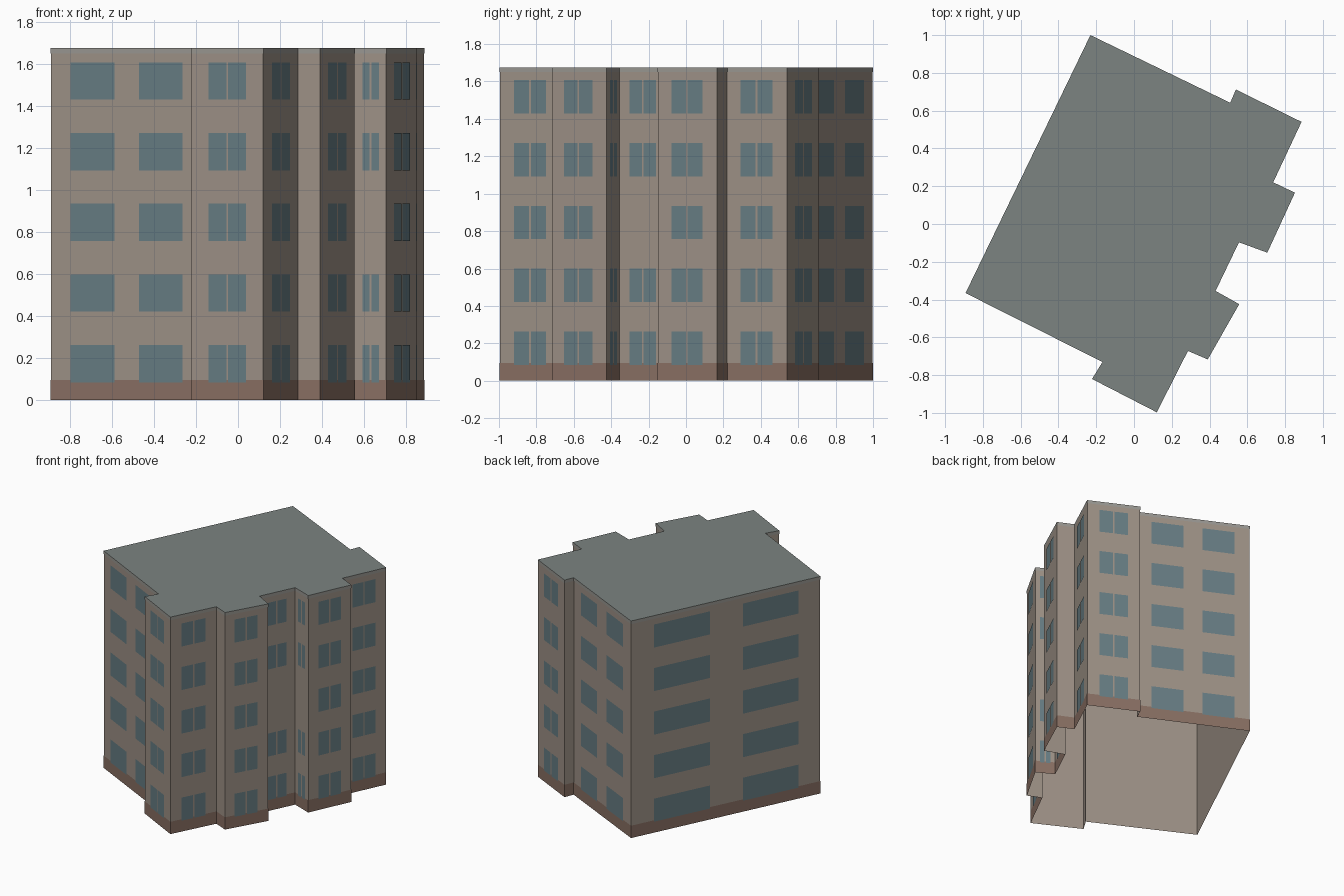
import bpy
import bmesh
from mathutils import Vector

if "Cube" in bpy.data.objects:
    bpy.data.objects.remove(bpy.data.objects["Cube"])

HEIGHT = 1.675
FLOORS, STOREY = 5, 0.336
SILL, WIN_H, MULLION = 0.085, 0.178, 0.01

# Footprint corners, counter-clockwise from the left corner
PLAN = [Vector(p) for p in [
    (-0.89, -0.365), (-0.165, -0.73), (-0.22, -0.82), (0.12, -0.995),
    (0.285, -0.67), (0.39, -0.715), (0.555, -0.425), (0.43, -0.355),
    (0.555, -0.095), (0.705, -0.15), (0.85, 0.165), (0.735, 0.22),
    (0.885, 0.54), (0.54, 0.71), (0.51, 0.64), (-0.23, 0.998)]]
N = len(PLAN)


def material(name, rgb):
    m = bpy.data.materials.new(name)
    m.diffuse_color = (*rgb, 1)
    m.use_nodes = True
    m.node_tree.nodes["Principled BSDF"].inputs["Base Color"].default_value = m.diffuse_color
    return m


WALL = material("plaster", (0.34, 0.285, 0.24))
BRICK = material("plinth_brown", (0.25, 0.16, 0.125))
GLASS = material("glass_blue", (0.135, 0.205, 0.228))
ROOF = material("roof_grey", (0.20, 0.23, 0.22))
TRIM = material("trim_grey", (0.32, 0.31, 0.285))


def make_object(name, bm, mat):
    mesh = bpy.data.meshes.new(name)
    bm.to_mesh(mesh)
    bm.free()
    mesh.materials.append(mat)
    ob = bpy.data.objects.new(name, mesh)
    bpy.context.collection.objects.link(ob)
    return ob


def normal(i):
    d = (PLAN[(i + 1) % N] - PLAN[i]).normalized()
    return Vector((d.y, -d.x))


def outline(offset):
    # Footprint pushed outward with mitred corners
    pts = []
    for i in range(N):
        a, b = normal(i - 1), normal(i)
        pts.append(PLAN[i] + (a + b) * offset / (1 + a.dot(b)))
    return pts


def ring(name, z0, z1, offset, mat):
    bm = bmesh.new()
    pts = outline(offset)
    low = [bm.verts.new((*p, z0)) for p in pts]
    high = [bm.verts.new((*p, z1)) for p in pts]
    for i in range(N):
        j = (i + 1) % N
        bm.faces.new((low[i], low[j], high[j], high[i]))
    return make_object(name, bm, mat)


# Walls, open underneath, with plinth and roof-edge bands
ring("walls", 0, HEIGHT, 0, WALL)
ring("plinth", 0, 0.095, 0.0015, BRICK)
ring("roof_edge_band", 1.65, HEIGHT, 0.0015, TRIM)

# Flat roof
bm = bmesh.new()
bm.faces.new([bm.verts.new((*p, HEIGHT)) for p in outline(0.0015)])
make_object("roof", bm, ROOF)

# Windows: wall index -> (spans along the wall, split by mullion, floors)
ALL, RECESS = range(FLOORS), (0, 1, 3, 4)
WINDOWS = {
    0: ([(0.13, 0.42), (0.58, 0.865)], False, ALL),
    2: ([(0.235, 0.765)], True, ALL),
    3: ([(0.24, 0.76)], True, ALL),
    5: ([(0.22, 0.75)], True, ALL),
    7: ([(0.21, 0.75)], True, RECESS),
    6: ([(0.22, 0.75)], True, RECESS),
    8: ([(0.26, 0.77)], True, RECESS),
    9: ([(0.23, 0.76)], True, ALL),
    11: ([(0.23, 0.76)], True, ALL),
    12: ([(0.23, 0.77)], True, ALL),
    14: ([(0.13, 0.415), (0.58, 0.865)], False, ALL),
    15: ([(0.12, 0.415), (0.59, 0.885)], False, ALL),
}
bm = bmesh.new()
for i, (spans, split, floors) in WINDOWS.items():
    a, b = PLAN[i], PLAN[(i + 1) % N]
    gap = MULLION / 2 / (b - a).length
    panes = []
    for s, e in spans:
        mid = (s + e) / 2
        panes += [(s, mid - gap), (mid + gap, e)] if split else [(s, e)]
    for f in floors:
        z = SILL + f * STOREY
        for s, e in panes:
            p = a.lerp(b, s) + normal(i) * 0.003
            q = a.lerp(b, e) + normal(i) * 0.003
            bm.faces.new([bm.verts.new(v) for v in (
                (*p, z), (*q, z), (*q, z + WIN_H), (*p, z + WIN_H))])
make_object("windows", bm, GLASS)
